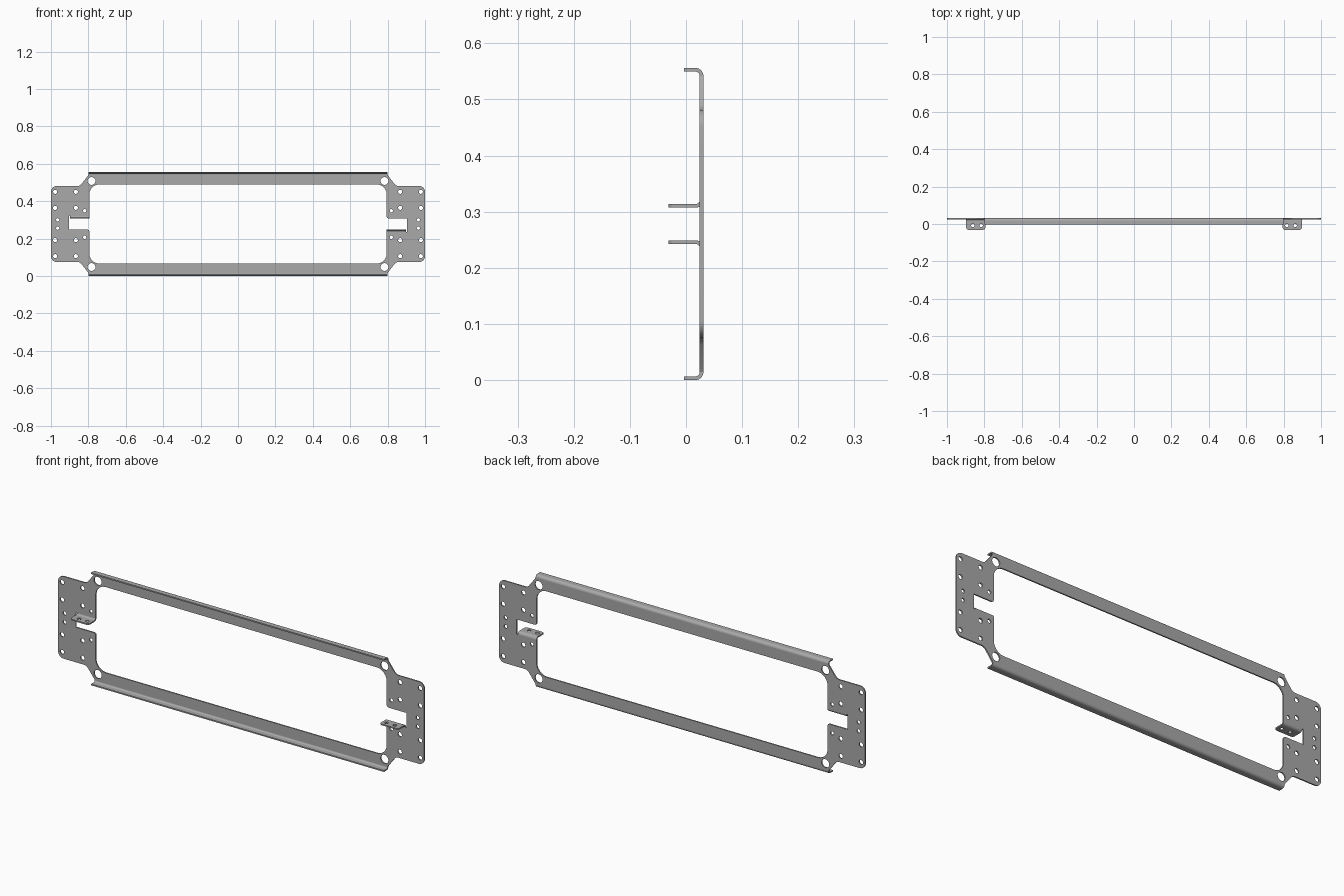
import bpy, bmesh, math
from mathutils import Vector, Matrix

cube = bpy.data.objects.get("Cube")
if cube:
    bpy.data.objects.remove(cube)

T = 0.0065        # sheet thickness
BACK = 0.031      # rear face of the sheet
R = 0.014         # outer bend radius
MID = 0.278       # mid height

steel = bpy.data.materials.new("grey_steel")
steel.use_nodes = True
grey = (0.4, 0.4, 0.4, 1)
steel.diffuse_color = grey
steel.node_tree.nodes["Principled BSDF"].inputs["Base Color"].default_value = grey


def rounded(corners):
    """Closed 2D outline from (x, y, radius) corners."""
    pts = []
    n = len(corners)
    for i, (x, y, r) in enumerate(corners):
        p = Vector((x, y))
        if r == 0:
            pts.append(p)
            continue
        a = (Vector(corners[i - 1][:2]) - p).normalized()
        b = (Vector(corners[(i + 1) % n][:2]) - p).normalized()
        half = a.angle(b) / 2
        centre = p + (a + b).normalized() * (r / math.sin(half))
        d0 = p + a * (r / math.tan(half)) - centre
        d1 = p + b * (r / math.tan(half)) - centre
        for k in range(9):
            d = d0.lerp(d1, k / 8).normalized() * r
            pts.append(centre + d)
    return pts


def circle(x, y, r, n=24):
    return [Vector((x + r * math.cos(math.tau * k / n),
                    y + r * math.sin(math.tau * k / n))) for k in range(n)]


def finish(name, bm):
    bmesh.ops.remove_doubles(bm, verts=bm.verts, dist=0.00005)
    bmesh.ops.recalc_face_normals(bm, faces=bm.faces)
    mesh = bpy.data.meshes.new(name)
    bm.to_mesh(mesh)
    bm.free()
    mesh.materials.append(steel)
    ob = bpy.data.objects.new(name, mesh)
    bpy.context.collection.objects.link(ob)
    bpy.ops.object.select_all(action='DESELECT')
    ob.select_set(True)
    bpy.context.view_layer.objects.active = ob
    bpy.ops.object.shade_smooth_by_angle(angle=math.radians(35))
    return ob


def sheet(name, loops, matrix):
    """Flat sheet with holes: first loop outside, the others cut out."""
    curve = bpy.data.curves.new(name + "_outline", 'CURVE')
    curve.dimensions = '2D'
    curve.fill_mode = 'BOTH'
    curve.extrude = T / 2
    for loop in loops:
        s = curve.splines.new('POLY')
        s.points.add(len(loop) - 1)
        for point, p in zip(s.points, loop):
            point.co = (p.x, p.y, 0, 1)
        s.use_cyclic_u = True
    tmp = bpy.data.objects.new(name + "_outline", curve)
    bpy.context.collection.objects.link(tmp)
    dg = bpy.context.evaluated_depsgraph_get()
    mesh = bpy.data.meshes.new_from_object(tmp.evaluated_get(dg))
    bm = bmesh.new()
    bm.from_mesh(mesh)
    bm.transform(matrix)
    bpy.data.objects.remove(tmp)
    bpy.data.curves.remove(curve)
    bpy.data.meshes.remove(mesh)
    return finish(name, bm)


def fold(name, x0, x1, z, s, front, radius=0, holes=()):
    """Quarter bend from the plate at height z (s=-1 down, 1 up) plus its flange."""
    yc = BACK - R
    bm = bmesh.new()
    rows = []
    for k in range(9):
        a = math.pi / 2 * k / 8
        rows.append([bm.verts.new((x, yc + r * math.cos(a), z + s * r * math.sin(a)))
                     for x, r in ((x0, R), (x1, R), (x1, R - T), (x0, R - T))])
    for p, q in zip(rows, rows[1:]):
        for i in range(4):
            j = (i + 1) % 4
            bm.faces.new((p[i], p[j], q[j], q[i]))
    finish(name + "_bend", bm)
    outline = rounded([(x0, yc, 0), (x0, front, radius), (x1, front, radius), (x1, yc, 0)])
    sheet(name, [outline] + [circle(*h) for h in holes],
          Matrix.Translation((0, 0, z + s * (R - T / 2))))


def half_turn(corners):
    return corners + [(-x, -z, r) for x, z, r in corners]


# Main plate: outline and window are unchanged by a half turn
edge = MID - R
outer = half_turn([(0.80, -edge, 0), (0.803, -0.258, 0), (0.845, -0.203, 0.03),
                   (1, -0.203, 0.03), (1, 0.203, 0.03), (0.845, 0.203, 0.03),
                   (0.803, 0.258, 0), (0.80, edge, 0)])
window = half_turn([(0.795, -0.212, 0.055), (0.795, -0.043, 0), (0.903, -0.043, 0),
                    (0.903, 0.03, 0), (0.795, 0.03, 0.01), (0.795, 0.212, 0.055)])
loops = [rounded(outer), rounded(window)]
for sx in (-1, 1):
    for sz in (-1, 1):
        for x, z, r in ((0.783, 0.23, 0.021), (0.978, 0.172, 0.011), (0.867, 0.172, 0.011),
                        (0.978, 0.086, 0.011), (0.867, 0.086, 0.011),
                        (0.82, 0.071, 0.009), (0.964, 0.022, 0.009)):
            loops.append(circle(sx * x, sz * z, r))
sheet("main_plate", loops,
      Matrix.Translation((0, BACK - T / 2, MID)) @ Matrix.Rotation(math.pi / 2, 4, 'X'))

# Stiffening flanges along the long edges
fold("bottom_flange", -0.80, 0.80, R, -1, -0.004)
fold("top_flange", -0.80, 0.80, 2 * MID - R, 1, -0.004)

# Drilled mounting tabs folded forward from the side slots
for name, s in (("right_tab", -1), ("left_tab", 1)):
    x0, x1 = sorted((s * 0.795, s * 0.897))
    fold(name, x0, x1, MID - s * 0.043, s, -BACK, 0.012,
         [(s * 0.817, -0.008, 0.009), (s * 0.862, -0.008, 0.009)])
